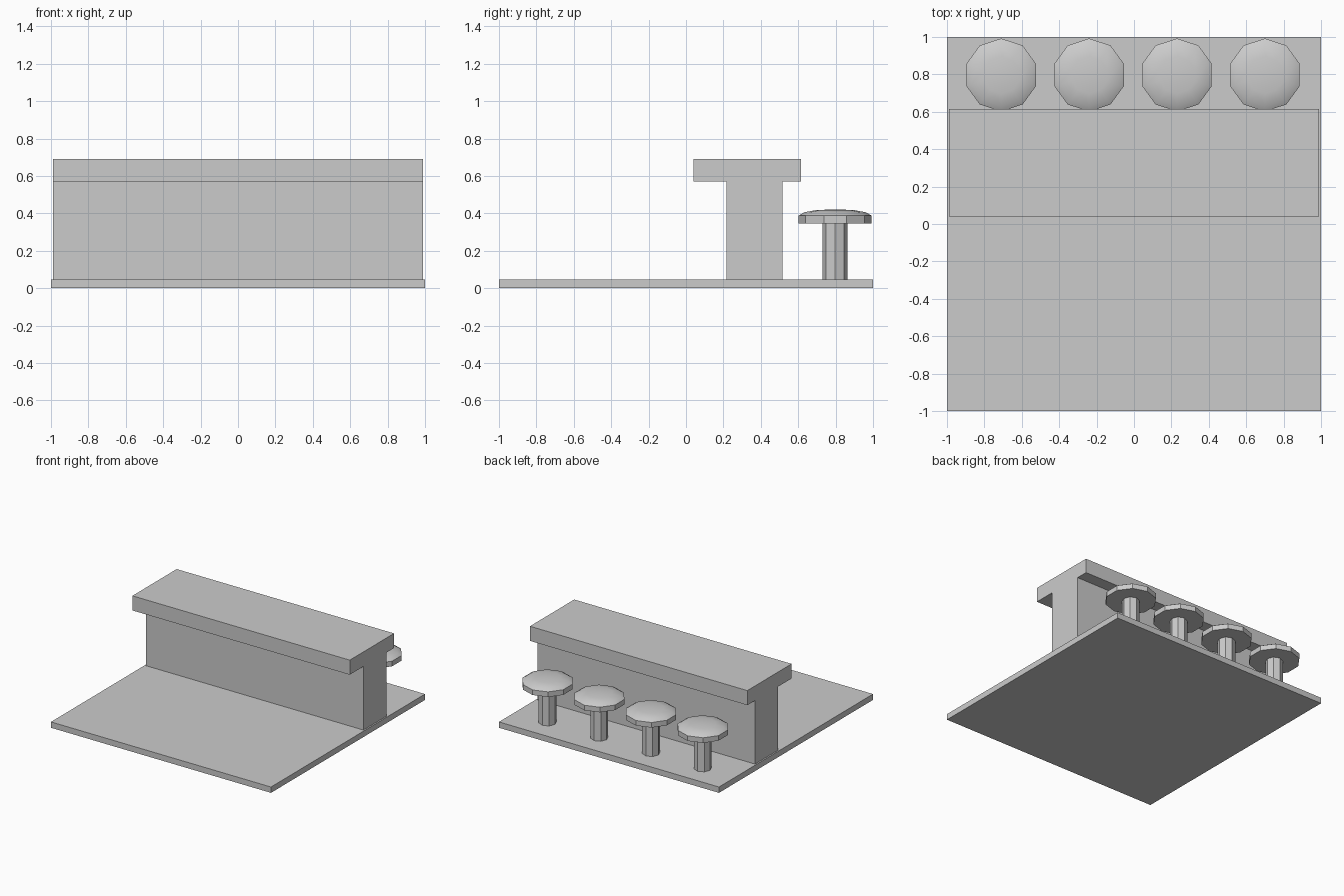
import bpy, bmesh
from math import cos, sin, pi, radians

if "Cube" in bpy.data.objects:
    bpy.data.objects.remove(bpy.data.objects["Cube"])


def make_object(name, bm):
    bmesh.ops.recalc_face_normals(bm, faces=bm.faces)
    mesh = bpy.data.meshes.new(name)
    bm.to_mesh(mesh)
    bm.free()
    obj = bpy.data.objects.new(name, mesh)
    bpy.context.collection.objects.link(obj)
    return obj


def extrude_x(name, profile, half):
    """Extrude a (y, z) outline along x, symmetric about x = 0."""
    bm = bmesh.new()
    face = bm.faces.new([bm.verts.new((-half, y, z)) for y, z in profile])
    ext = bmesh.ops.extrude_face_region(bm, geom=[face])
    verts = [v for v in ext["geom"] if isinstance(v, bmesh.types.BMVert)]
    bmesh.ops.translate(bm, verts=verts, vec=(2 * half, 0, 0))
    return make_object(name, bm)


def lathe(name, rings, sides, centre, apex=None):
    """Stack polygon rings (radius, z), first vertex towards +y; optional apex."""
    bm = bmesh.new()
    cx, cy = centre
    loops = [[bm.verts.new((cx + r * sin(2 * pi * k / sides),
                            cy + r * cos(2 * pi * k / sides), z))
              for k in range(sides)] for r, z in rings]
    bm.faces.new(loops[0])
    for a, b in zip(loops, loops[1:]):
        for k in range(sides):
            n = (k + 1) % sides
            bm.faces.new((a[k], a[n], b[n], b[k]))
    if apex is None:
        bm.faces.new(loops[-1])
    else:
        tip = bm.verts.new((cx, cy, apex))
        for k in range(sides):
            bm.faces.new((loops[-1][k], loops[-1][(k + 1) % sides], tip))
    return make_object(name, bm)


# Floor slab
extrude_x("floor", [(-1, 0), (1, 0), (1, 0.048), (-1, 0.048)], 1.0)

# Counter: T-shaped cross-section of base and overhanging top
extrude_x("counter", [(0.217, 0.048), (0.515, 0.048), (0.515, 0.57), (0.615, 0.57),
                      (0.615, 0.69), (0.04, 0.69), (0.04, 0.57), (0.217, 0.57)], 0.988)

# Row of stools behind the counter
for i in range(4):
    centre = (-0.71 + 0.47 * i, 0.797)
    lathe(f"stool_post_{i + 1}", [(0.067, 0.048), (0.067, 0.346)], 8, centre)
    seat = lathe(f"stool_seat_{i + 1}",
                 [(0.195, 0.346), (0.195, 0.388), (0.165, 0.406), (0.10, 0.418)],
                 10, centre, apex=0.422)
    # Smooth only the domed cushion; rim and underside stay flat
    for p in seat.data.polygons:
        p.use_smooth = p.normal.z > 0.3
    for e in seat.data.edges:
        zs = [seat.data.vertices[v].co.z for v in e.vertices]
        e.use_edge_sharp = max(zs) < 0.39
